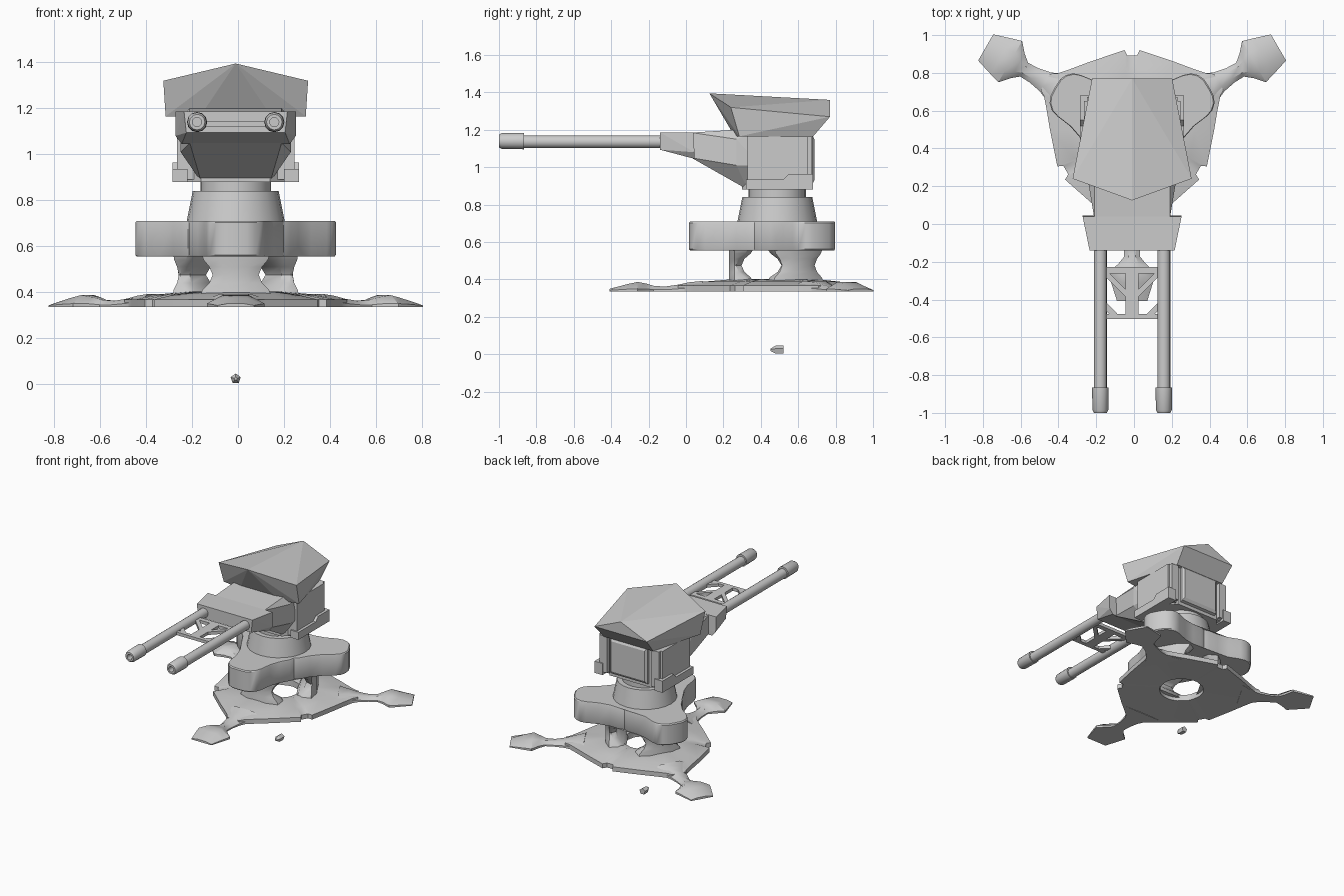
import bpy, bmesh, math
from mathutils import Vector

if "Cube" in bpy.data.objects:
    bpy.data.objects.remove(bpy.data.objects["Cube"])

CX, CY = -0.01, 0.487          # axis of the tripod and turret
grey = bpy.data.materials.new("light_grey")
grey.diffuse_color = (0.6, 0.6, 0.6, 1)
grey.use_nodes = True
grey.node_tree.nodes["Principled BSDF"].inputs["Base Color"].default_value = grey.diffuse_color


def finish(name, bm, smooth=0):
    bmesh.ops.recalc_face_normals(bm, faces=bm.faces)
    me = bpy.data.meshes.new(name)
    bm.to_mesh(me)
    bm.free()
    me.materials.append(grey)
    ob = bpy.data.objects.new(name, me)
    bpy.context.collection.objects.link(ob)
    if smooth:
        bpy.ops.object.select_all(action='DESELECT')
        ob.select_set(True)
        bpy.context.view_layer.objects.active = ob
        bpy.ops.object.shade_smooth_by_angle(angle=math.radians(smooth))
    return ob


def loft(name, sections, closed=False, smooth=0):
    """Skin equal-length loops; closed joins last loop to first, else capped."""
    bm = bmesh.new()
    rings = [[bm.verts.new(p) for p in s] for s in sections]
    n = len(rings[0])
    pairs = list(zip(rings, rings[1:]))
    if closed:
        pairs.append((rings[-1], rings[0]))
    else:
        bm.faces.new(rings[0])
        bm.faces.new(rings[-1])
    for a, b in pairs:
        for i in range(n):
            j = (i + 1) % n
            bm.faces.new((a[i], a[j], b[j], b[i]))
    return finish(name, bm, smooth)


def hull(name, half):
    """Convex solid from points mirrored across the turret's middle plane."""
    bm = bmesh.new()
    for x, y, z in half:
        for s in ((1, -1) if x else (1,)):
            bm.verts.new((CX + s * x, y, z))
    bmesh.ops.convex_hull(bm, input=bm.verts)
    bmesh.ops.dissolve_limit(bm, angle_limit=0.02, verts=bm.verts, edges=bm.edges)
    return finish(name, bm)


def prism_x(name, profile, x0, x1):
    """Side profile (y, z) extruded along x."""
    return loft(name, [[(CX + x, y, z) for y, z in profile] for x in (x0, x1)])


def lathe_y(name, x, z, rings, n=16, closed=False):
    """Round part along y from (y, radius) pairs."""
    return loft(name, [[(CX + x + r * math.cos(2 * math.pi * i / n), y,
                         z + r * math.sin(2 * math.pi * i / n)) for i in range(n)]
                       for y, r in rings], closed, 40)


def polar(k, r, t, z):
    """Point at radius r, sideways t, on leg number k."""
    a = math.radians(-90 + 120 * k)
    return (CX + r * math.cos(a) - t * math.sin(a),
            CY + r * math.sin(a) + t * math.cos(a), z)


def trefoil(half):
    """Threefold outline from half of one lobe, listed tip to valley."""
    lobe = [(r, -t) for r, t in reversed(half) if t > 0] + half
    return [polar(k, r, t, 0)[:2] for k in range(3) for r, t in lobe]


def scaled(pts, f, z):
    return [(CX + (x - CX) * f, CY + (y - CY) * f, z) for x, y in pts]


def to_radius(pts, rad, mix, z):
    out = []
    for x, y in pts:
        d = Vector((x - CX, y - CY))
        d = d.lerp(d.normalized() * rad, mix)
        out.append((CX + d.x, CY + d.y, z))
    return out


# Tripod base plate with central hole and edge notches
plate = trefoil([(.53, .05), (.50, .068), (.45, .125), (.38, .21), (.252, .355), (.224, .338)])
loft("base_plate", [to_radius(plate, .15, 1, .345), to_radius(plate, .15, 0, .335),
                    to_radius(plate, .15, 0, .368), to_radius(plate, .15, .35, .388),
                    to_radius(plate, .15, .8, .402), to_radius(plate, .15, 1, .39)],
     closed=True, smooth=35)

# Legs with flared feet, and pillars carrying the platform
for k in range(3):
    rows = [(.40, .15, .36, .392), (.47, .085, .355, .385), (.53, .058, .35, .372),
            (.60, .044, .345, .362), (.66, .042, .345, .366), (.70, .075, .35, .378),
            (.745, .126, .35, .387), (.80, .11, .348, .375), (.895, .08, .342, .35)]
    loft(f"leg_{k}", [[polar(k, r, t, z) for t, z in
                       ((-w, .335), (-w, e), (-w * .45, top), (w * .45, top), (w, e), (w, .335))]
                      for r, w, e, top in rows], smooth=35)
    secs = []
    for z, w, inner in ((.37, .16, .12), (.41, .145, .14), (.44, .115, .175), (.475, .10, .19),
                        (.51, .115, .175), (.54, .14, .14), (.57, .15, .12)):
        o, c = .258, .03
        secs.append([polar(k, r, t, z) for r, t in
                     ((inner, -w + c), (inner + c, -w), (o - c, -w), (o, -w * .5),
                      (o, w * .5), (o - c, w), (inner + c, w), (inner, w - c))])
    loft(f"pillar_{k}", secs, smooth=40)

# Three-lobed platform
deck = trefoil([(.472, 0), (.470, .05), (.455, .085), (.425, .113), (.385, .126),
                (.30, .137), (.22, .165), (.16, .20), (.12, .208)])
loft("platform", [scaled(deck, .985, .555), scaled(deck, 1, .562),
                  scaled(deck, 1, .703), scaled(deck, .985, .71)], smooth=35)

# Turning ring: cone and neck
circle = [(CX + math.cos(a), CY + .005 + math.sin(a))
          for a in (2 * math.pi * i / 24 for i in range(24))]
loft("turret_cone", [scaled(circle, .215, .70), scaled(circle, .187, .84)], smooth=35)
loft("turret_neck", [scaled(circle, .153, .83), scaled(circle, .153, .89)], smooth=35)

# Turret core and rear panel
hull("turret_core", [(x, y, z) for z in (.88, 1.19)
                     for x, y in ((.15, .30), (.215, .36), (.215, .60), (.17, .655))])
hull("rear_panel", [(.15, .64, .90), (.15, .64, 1.17), (.15, .675, .91), (.15, .675, 1.17),
                    (.135, .687, .93), (.135, .687, 1.15)])

# Side armour and stepped lower guards
for s, side in ((1, "right"), (-1, "left")):
    prism_x(f"armour_{side}", [(.33, .89), (.65, .89), (.65, 1.165), (.33, 1.165)], s * .18, s * .255)
    prism_x(f"armour_rear_{side}", [(.64, .90), (.672, .90), (.672, 1.165), (.64, 1.165)],
            s * .18, s * .24)
    prism_x(f"guard_{side}", [(.32, .88), (.68, .88), (.68, .965), (.55, .965), (.52, .935),
                              (.32, .935)], s * .21, s * .275)

# Roof
hull("roof", [(0, .125, 1.395), (.315, .24, 1.32), (.212, .77, 1.27), (0, .77, 1.36),
              (.155, .26, 1.165), (.305, .285, 1.165), (.20, .68, 1.165)])

# Gun mount and front housing
hull("gun_mount", [(.20, .03, 1.185), (.20, .03, 1.05), (.20, .26, 1.2), (.24, .27, 1.15),
                   (.24, .27, 1.01), (.15, .33, .88), (.15, .40, .88), (.24, .40, 1.01),
                   (.20, .40, 1.2)])
hull("gun_housing", [(.225, -.14, 1.187), (.215, -.14, 1.094), (.262, .04, 1.187),
                     (.262, .045, 1.08), (.235, .045, 1.045)])

# Twin barrels with hollow muzzles
for s, side in ((1, "right"), (-1, "left")):
    lathe_y(f"barrel_{side}", s * .168, 1.136, [(-.12, .034), (-.88, .034)])
    muzzle = lathe_y(f"muzzle_{side}", s * .168, 1.14,
                     [(-.865, .030), (-.865, .044), (-.985, .042), (-1.0, .034),
                      (-1.0, .020), (-.94, .020)], 12, True)


# Bracing between the barrels
def strut(name, a, b, w, h=.022):
    a, b = Vector((CX + a[0], a[1])), Vector((CX + b[0], b[1]))
    d = (b - a).normalized() * w / 2
    n = Vector((-d.y, d.x))
    loft(name, [[(p.x, p.y, 1.132 + z) for p in (a + n, b + n, b - n, a - n)]
                for z in (-h / 2, h / 2)])


strut("brace_rear", (-.15, -.245), (.15, -.245), .035)
strut("brace_front", (-.15, -.49), (.15, -.49), .028)
strut("brace_spine", (0, -.24), (0, -.48), .07)
for s, side in ((1, "right"), (-1, "left")):
    strut(f"brace_diagonal_{side}", (s * .02, -.38), (s * .14, -.26), .028)
    strut(f"brace_corner_{side}", (s * .09, -.485), (s * .145, -.43), .03)

# Small loose round lying below
loft("loose_round", [[(CX + r * math.sin(2 * math.pi * i / 5), y,
                       .023 + r * math.cos(2 * math.pi * i / 5)) for i in range(5)]
                     for y, r in ((.52, .023), (.478, .023), (.452, .007))])
